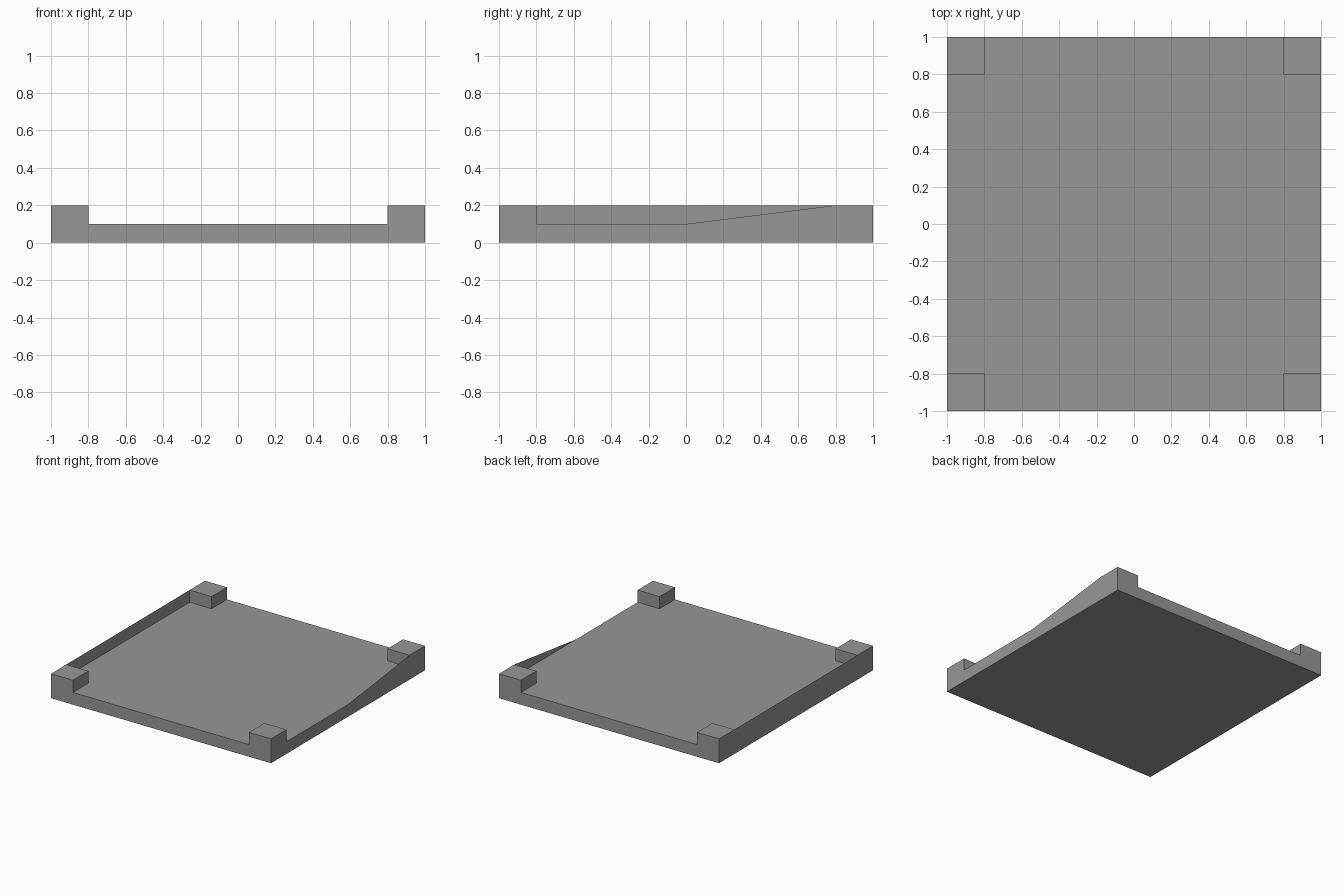
import bpy
import bmesh
from mathutils import Matrix, Vector

default_cube = bpy.data.objects.get("Cube")
if default_cube:
    bpy.data.objects.remove(default_cube, do_unlink=True)

HALF, BLOCK = 1.0, 0.2
FLOOR, TOP = 0.1, 0.2

# Plain grey for every part
grey = bpy.data.materials.new("mid_grey")
grey.use_nodes = True
colour = (0.31, 0.31, 0.31, 1)
grey.diffuse_color = colour
grey.node_tree.nodes["Principled BSDF"].inputs["Base Color"].default_value = colour


def add_object(name, bm):
    mesh = bpy.data.meshes.new(name)
    bm.to_mesh(mesh)
    bm.free()
    mesh.materials.append(grey)
    obj = bpy.data.objects.new(name, mesh)
    bpy.context.collection.objects.link(obj)
    return obj


def box(name, low, high):
    low, high = Vector(low), Vector(high)
    bm = bmesh.new()
    place = Matrix.Translation((low + high) / 2) @ Matrix.Diagonal((*(high - low), 1))
    bmesh.ops.create_cube(bm, size=1, matrix=place)
    return add_object(name, bm)


def side_panel(name, x, outline):
    """Paper-thin upright panel from a (y, z) outline."""
    bm = bmesh.new()
    face = bm.faces.new([bm.verts.new((x, y, z)) for y, z in outline])
    face.normal_update()
    if face.normal.x * x < 0:
        face.normal_flip()
    return add_object(name, bm)


# Base slab
box("base_slab", (-HALF, -HALF, 0), (HALF, HALF, FLOOR))

# Raised corner blocks
inner = HALF - BLOCK
for side, sx in (("left", 1), ("right", -1)):
    for end, sy in (("front", -1), ("back", 1)):
        xs = sorted((sx * inner, sx * HALF))
        ys = sorted((sy * inner, sy * HALF))
        box(f"{end}_{side}_corner_block", (xs[0], ys[0], FLOOR), (xs[1], ys[1], TOP))

# Full-height panel on one side, sloping panel on the other
side_panel("right_side_wall", -HALF,
           [(-inner, FLOOR), (inner, FLOOR), (inner, TOP), (-inner, TOP)])
side_panel("left_sloping_wall", HALF,
           [(0, FLOOR), (inner, FLOOR), (inner, TOP)])
